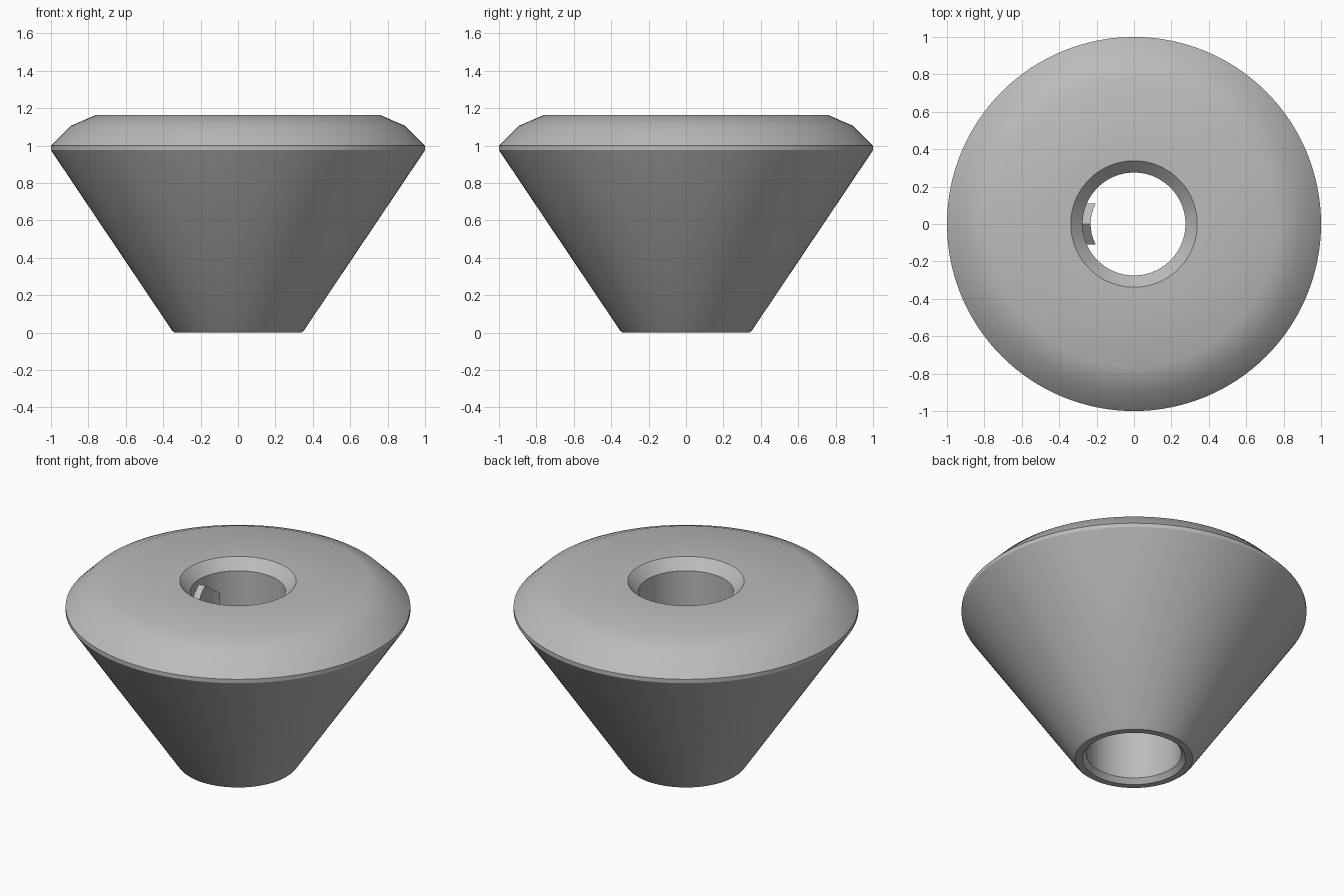
import bpy, bmesh, math

if "Cube" in bpy.data.objects:
    bpy.data.objects.remove(bpy.data.objects["Cube"])

grey = bpy.data.materials.new("grey")
grey.diffuse_color = (0.5, 0.5, 0.5, 1)
grey.use_nodes = True
grey.node_tree.nodes["Principled BSDF"].inputs["Base Color"].default_value = grey.diffuse_color


def finish(name, bm, smooth):
    bmesh.ops.recalc_face_normals(bm, faces=bm.faces[:])
    me = bpy.data.meshes.new(name)
    bm.to_mesh(me)
    bm.free()
    me.materials.append(grey)
    ob = bpy.data.objects.new(name, me)
    bpy.context.collection.objects.link(ob)
    if smooth:
        bpy.ops.object.select_all(action='DESELECT')
        ob.select_set(True)
        bpy.context.view_layer.objects.active = ob
        bpy.ops.object.shade_smooth_by_angle(angle=math.radians(30))
    return ob


# Conical body: closed (radius, height) profile turned around z
profile = [(0.275, 0.03), (0.30, 0.0), (0.34, 0.0), (0.352, 0.01),
           (1.0, 0.975), (1.0, 1.0), (0.895, 1.105), (0.76, 1.163),
           (0.338, 1.163), (0.275, 1.10)]
SEG = 128
bm = bmesh.new()
rings = []
for i in range(SEG):
    a = 2 * math.pi * i / SEG
    rings.append([bm.verts.new((r * math.cos(a), r * math.sin(a), z))
                  for r, z in profile])
n = len(profile)
for i in range(SEG):
    p, q = rings[i], rings[(i + 1) % SEG]
    for j in range(n):
        k = (j + 1) % n
        bm.faces.new((p[j], q[j], q[k], p[k]))
finish("conical_body", bm, True)

# Key inside the bore: curved inner face, pitched top
HALF, INNER, OUTER = 0.11, 0.232, 0.285
LOW, SHOULDER, RIDGE = 0.30, 0.99, 1.07
STEPS = 8
bm = bmesh.new()
sections = []
for i in range(STEPS + 1):
    y = -HALF + 2 * HALF * i / STEPS
    top = RIDGE - (RIDGE - SHOULDER) * abs(y) / HALF
    xi = -math.sqrt(INNER ** 2 - y * y)
    xo = -math.sqrt(OUTER ** 2 - y * y)
    sections.append([bm.verts.new(c) for c in
                     ((xi, y, LOW), (xi, y, top), (xo, y, top), (xo, y, LOW))])
for p, q in zip(sections, sections[1:]):
    for j in range(4):
        k = (j + 1) % 4
        bm.faces.new((p[j], q[j], q[k], p[k]))
bm.faces.new(sections[0])
bm.faces.new(sections[-1])
finish("bore_key", bm, True)
